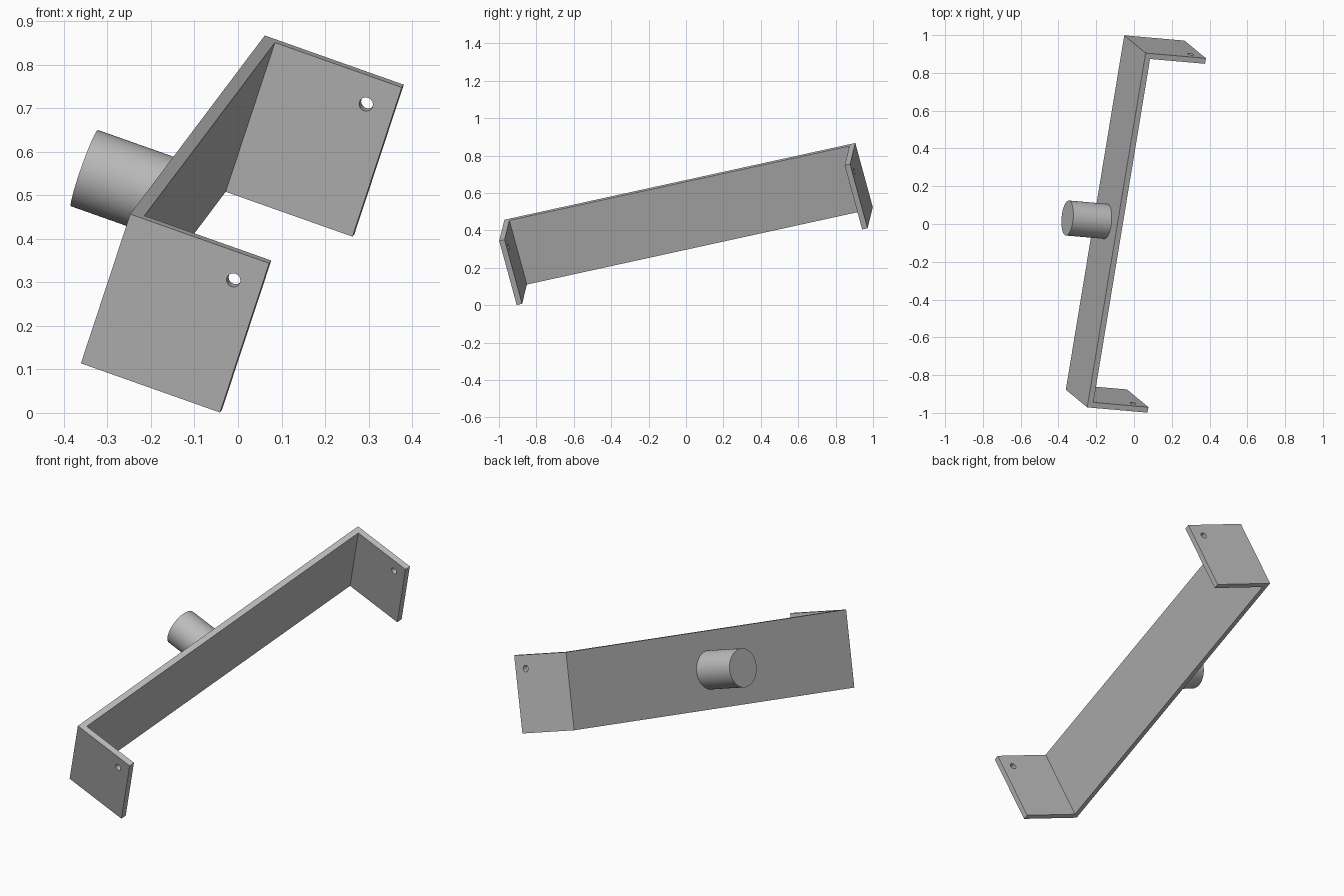
import bpy, bmesh, math
from mathutils import Matrix, Vector

cube = bpy.data.objects.get("Cube")
if cube:
    bpy.data.objects.remove(cube, do_unlink=True)

# Sizes: bracket length, height, flange depth and sheet thickness
LENGTH, HEIGHT, DEPTH, SHEET = 1.945, 0.373, 0.34, 0.03
POST_RADIUS, POST_LENGTH = 0.093, 0.216
HOLE_RADIUS, HOLE_INSET = 0.016, 0.066

# Tilted frame: local x runs out along the flanges, y along the length, z up the sheet
along = Vector((0.159, 0.9645, 0.211)).normalized()
out = along.cross(Vector((0.304, -0.247, 0.92))).normalized()
up = out.cross(along)
tilt = Matrix((out, along, up)).transposed().to_4x4()
frame = Matrix.Translation((0.01, 0, 0.434)) @ tilt

grey = bpy.data.materials.new("grey metal")
grey.use_nodes = True
grey.diffuse_color = (0.5, 0.5, 0.5, 1)
grey.node_tree.nodes["Principled BSDF"].inputs["Base Color"].default_value = (0.5, 0.5, 0.5, 1)


def add_object(name, bm):
    bmesh.ops.recalc_face_normals(bm, faces=bm.faces)
    mesh = bpy.data.meshes.new(name)
    bm.to_mesh(mesh)
    bm.free()
    mesh.materials.append(grey)
    obj = bpy.data.objects.new(name, mesh)
    bpy.context.collection.objects.link(obj)
    obj.matrix_world = frame
    return obj


def cylinder(name, radius, length, sides, placement):
    bm = bmesh.new()
    bmesh.ops.create_cone(bm, cap_ends=True, segments=sides, radius1=radius,
                          radius2=radius, depth=length, matrix=placement)
    return add_object(name, bm)


def activate(obj):
    bpy.ops.object.select_all(action="DESELECT")
    obj.select_set(True)
    bpy.context.view_layer.objects.active = obj


# Bracket: U-shaped profile extruded through the height
x0, x1, y1 = -DEPTH / 2, DEPTH / 2, LENGTH / 2
half = [(x0, y1), (x1, y1), (x1, y1 - SHEET), (x0 + SHEET, y1 - SHEET)]
profile = half + [(x, -y) for x, y in reversed(half)]
bm = bmesh.new()
face = bm.faces.new([bm.verts.new((x, y, -HEIGHT / 2)) for x, y in profile])
extruded = bmesh.ops.extrude_face_region(bm, geom=[face])["geom"]
bmesh.ops.translate(bm, vec=(0, 0, HEIGHT),
                    verts=[g for g in extruded if isinstance(g, bmesh.types.BMVert)])
bracket = add_object("bracket", bm)

# Screw holes: one cutter through both flanges
cutter = cylinder("hole_cutter", HOLE_RADIUS, LENGTH + 0.2, 32,
                  Matrix.Translation((x1 - HOLE_INSET, 0, HEIGHT / 2 - HOLE_INSET))
                  @ Matrix.Rotation(math.pi / 2, 4, "X"))
cutter.hide_render = True
cut = bracket.modifiers.new("holes", "BOOLEAN")
cut.operation, cut.solver, cut.object = "DIFFERENCE", "EXACT", cutter
bpy.context.view_layer.update()
activate(bracket)
bpy.ops.object.modifier_apply(modifier=cut.name)
bpy.data.objects.remove(cutter, do_unlink=True)
bpy.ops.object.shade_smooth_by_angle(angle=math.radians(30))

# Mounting post on the back of the sheet, slightly embedded
embed = 0.005
post = cylinder("mounting_post", POST_RADIUS, POST_LENGTH + embed, 64,
                Matrix.Translation((x0 + embed - (POST_LENGTH + embed) / 2, 0, 0))
                @ Matrix.Rotation(math.pi / 2, 4, "Y"))
activate(post)
bpy.ops.object.shade_smooth_by_angle(angle=math.radians(30))
